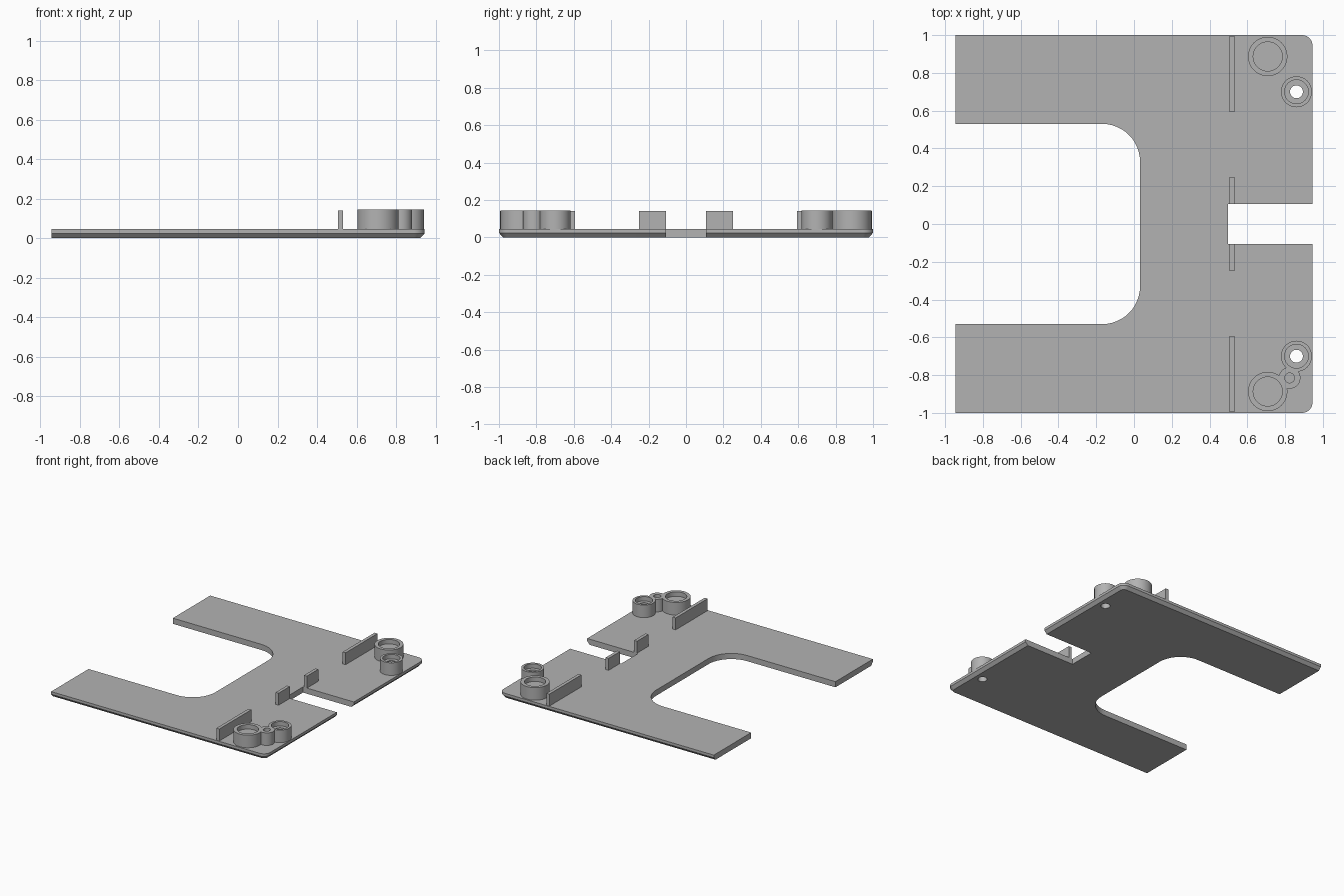
import bpy, bmesh
from math import cos, sin, radians, tau
from mathutils import Vector

cube = bpy.data.objects.get("Cube")
if cube:
    bpy.data.objects.remove(cube, do_unlink=True)

grey = bpy.data.materials.new("plain_grey")
grey.use_nodes = True
colour = (0.45, 0.45, 0.45, 1)
grey.diffuse_color = colour
grey.node_tree.nodes["Principled BSDF"].inputs["Base Color"].default_value = colour

TOP = 0.045       # upper face of the plate
BOSS_TOP = 0.145
HOLE = 0.034


def finish(name, bm):
    """Turn a bmesh into a named, shaded object."""
    bmesh.ops.recalc_face_normals(bm, faces=bm.faces)
    mesh = bpy.data.meshes.new(name)
    bm.to_mesh(mesh)
    bm.free()
    mesh.materials.append(grey)
    obj = bpy.data.objects.new(name, mesh)
    bpy.context.collection.objects.link(obj)
    return obj


def activate(obj):
    bpy.ops.object.select_all(action='DESELECT')
    obj.select_set(True)
    bpy.context.view_layer.objects.active = obj


def smooth(obj):
    activate(obj)
    bpy.ops.object.shade_smooth_by_angle(angle=radians(30))


def arc(cx, cy, r, start, end, steps=12):
    angles = [radians(start + (end - start) * i / steps) for i in range(steps + 1)]
    return [(cx + r * cos(a), cy + r * sin(a)) for a in angles]


def outline(inset):
    """Plate outline; only the front, right and back edges move with inset."""
    right, side = 0.945 - inset, 1 - inset
    half = [(0.497, 0.107), (right, 0.107)]
    half += arc(0.89, 0.945, 0.055 - inset, 0, 90)
    half += [(-0.945, side), (-0.945, 0.53)]
    half += arc(-0.168, 0.33, 0.2, 90, 0)
    return half + [(x, -y) for x, y in reversed(half)]


def cylinder(name, x, y, r, z0, z1):
    bm = bmesh.new()
    bmesh.ops.create_cone(bm, cap_ends=True, segments=48, radius1=r, radius2=r, depth=z1 - z0)
    bmesh.ops.translate(bm, verts=bm.verts, vec=(x, y, (z0 + z1) / 2))
    return finish(name, bm)


def box(name, x0, x1, y0, y1, z0, z1):
    bm = bmesh.new()
    bmesh.ops.create_cube(bm, size=1)
    bmesh.ops.scale(bm, verts=bm.verts, vec=(x1 - x0, y1 - y0, z1 - z0))
    bmesh.ops.translate(bm, verts=bm.verts,
                        vec=((x0 + x1) / 2, (y0 + y1) / 2, (z0 + z1) / 2))
    return finish(name, bm)


def boss(name, x, y, profile):
    """Lathe a (radius, height) profile about a vertical axis."""
    bm = bmesh.new()
    verts = [bm.verts.new((x + r, y, z)) for r, z in profile]
    edges = [bm.edges.new(pair) for pair in zip(verts, verts[1:])]
    bmesh.ops.spin(bm, geom=verts + edges, cent=(x, y, 0), axis=(0, 0, 1),
                   angle=tau, steps=48)
    bmesh.ops.remove_doubles(bm, verts=bm.verts, dist=0.0001)
    smooth(finish(name, bm))


def cup(name, x, y, outer, inner, floor):
    boss(name, x, y, [(outer, TOP), (outer, BOSS_TOP), (inner, BOSS_TOP),
                      (inner, floor), (0, floor)])


# Base plate with a chamfer under its outer edges
bm = bmesh.new()
rings = [[bm.verts.new((x, y, z)) for x, y in outline(inset)]
         for z, inset in ((0, 0.022), (0.024, 0), (TOP, 0))]
bm.faces.new(rings[0])
bm.faces.new(rings[-1])
for low, high in zip(rings, rings[1:]):
    for i in range(len(low)):
        bm.faces.new((low[i - 1], low[i], high[i], high[i - 1]))
plate = finish("base_plate", bm)

# Screw holes through the plate
for sign in (1, -1):
    cutter = cylinder("hole_cutter", 0.86, 0.70 * sign, HOLE, -0.1, 0.1)
    cutter.hide_render = True
    cut = plate.modifiers.new("hole", 'BOOLEAN')
    cut.operation = 'DIFFERENCE'
    cut.object = cutter
    activate(plate)
    bpy.ops.object.modifier_apply(modifier=cut.name)
    bpy.data.objects.remove(cutter, do_unlink=True)
smooth(plate)

# Paired bosses and ribs
for sign, side in ((1, "back"), (-1, "front")):
    boss(side + "_screw_boss", 0.86, 0.70 * sign,
         [(0.082, TOP), (0.082, BOSS_TOP), (0.063, BOSS_TOP),
          (0.063, 0.11), (HOLE, 0.11), (HOLE, TOP)])
    cup(side + "_magnet_cup", 0.708, 0.887 * sign, 0.104, 0.077, 0.11)
    for label, y0, y1 in (("outer", 0.593, 0.995), ("inner", 0.107, 0.25)):
        ends = sorted((y0 * sign, y1 * sign))
        box(f"{side}_{label}_rib", 0.506, 0.532, *ends, TOP, 0.14)

# Small pin socket joining the two front bosses
cup("front_pin_socket", 0.824, -0.815, 0.057, 0.026, 0.09)
